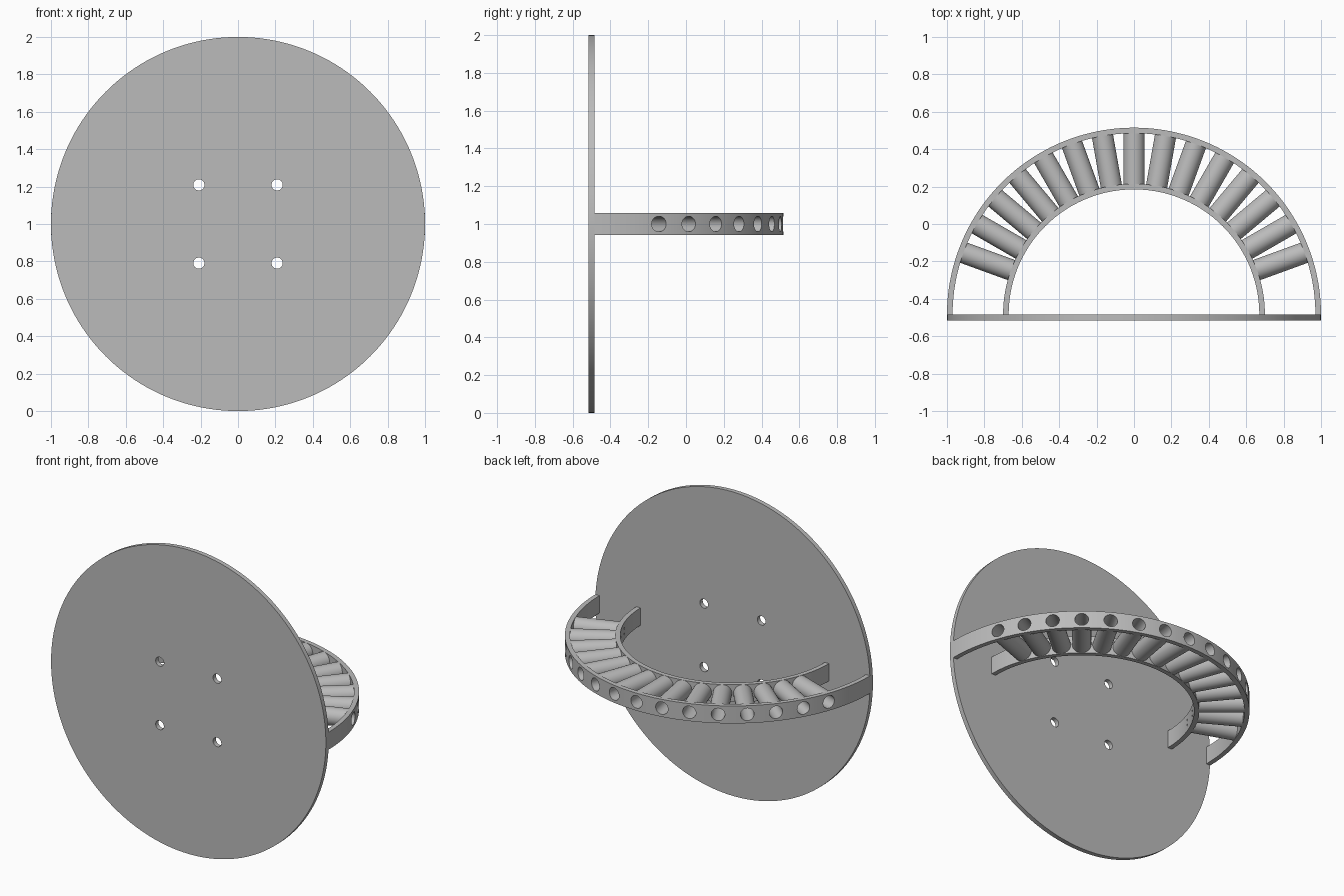
import bpy, bmesh, math
from mathutils import Matrix

if "Cube" in bpy.data.objects:
    bpy.data.objects.remove(bpy.data.objects["Cube"])

CY, CZ, HALF_H = -0.485, 1.0, 0.0575      # arc centre and half height of the rings
ANGLES = [math.radians(a) for a in range(20, 161, 10)]

grey = bpy.data.materials.new("plain_grey")
grey.diffuse_color = (0.5, 0.5, 0.5, 1)
grey.use_nodes = True
grey.node_tree.nodes["Principled BSDF"].inputs["Base Color"].default_value = grey.diffuse_color


def make(name, bm):
    bmesh.ops.recalc_face_normals(bm, faces=bm.faces[:])
    me = bpy.data.meshes.new(name)
    bm.to_mesh(me)
    bm.free()
    me.materials.append(grey)
    ob = bpy.data.objects.new(name, me)
    bpy.context.collection.objects.link(ob)
    return ob


def radial(a):
    # local z axis points outward from the arc centre at angle a
    return (Matrix.Translation((0, CY, CZ)) @ Matrix.Rotation(a, 4, 'Z')
            @ Matrix.Rotation(math.pi / 2, 4, 'Y'))


def cylinder(bm, r, depth, mat, seg=32):
    bmesh.ops.create_cone(bm, cap_ends=True, segments=seg, radius1=r, radius2=r,
                          depth=depth, matrix=mat)


def cut(ob, bm):
    # subtract the cutter and keep the result as plain mesh
    cutter = make(ob.name + "_cutter", bm)
    mod = ob.modifiers.new("holes", 'BOOLEAN')
    mod.operation, mod.solver, mod.object = 'DIFFERENCE', 'EXACT', cutter
    dg = bpy.context.evaluated_depsgraph_get()
    me = bpy.data.meshes.new_from_object(ob.evaluated_get(dg))
    ob.modifiers.clear()
    ob.data = me
    bpy.data.objects.remove(cutter)


def smooth(ob):
    ob.data.shade_smooth()
    ob.data.set_sharp_from_angle(angle=math.radians(30))


def half_ring(name, r_in, r_out, n=96):
    bm = bmesh.new()
    rows = []
    for i in range(n + 1):
        a = math.pi * i / n
        rows.append([bm.verts.new((r * math.cos(a), CY + r * math.sin(a), CZ + z))
                     for r, z in ((r_in, -HALF_H), (r_out, -HALF_H),
                                  (r_out, HALF_H), (r_in, HALF_H))])
    for p, q in zip(rows, rows[1:]):
        for k in range(4):
            bm.faces.new((p[k], p[(k + 1) % 4], q[(k + 1) % 4], q[k]))
    bm.faces.new(rows[0])
    bm.faces.new(rows[-1])
    return make(name, bm)


# round back plate with four screw holes
bm = bmesh.new()
turn = Matrix.Rotation(math.pi / 2, 4, 'X')
cylinder(bm, 1.0, 0.03, Matrix.Translation((0, -0.5, CZ)) @ turn, 160)
plate = make("round_plate", bm)
bm = bmesh.new()
for sx in (-1, 1):
    for sz in (-1, 1):
        cylinder(bm, 0.03, 0.2, Matrix.Translation((sx * 0.209, -0.5, CZ + sz * 0.209)) @ turn)
cut(plate, bm)
smooth(plate)

# outer half ring with a round opening for every tube
outer = half_ring("outer_half_ring", 0.97, 1.0)
bm = bmesh.new()
for a in ANGLES:
    cylinder(bm, 0.041, 0.2, radial(a) @ Matrix.Translation((0, 0, 0.985)))
cut(outer, bm)
smooth(outer)

# inner half ring with a pair of pin holes behind every tube
inner = half_ring("inner_half_ring", 0.67, 0.70)
bm = bmesh.new()
for a in ANGLES:
    for s in (-1, 1):
        cylinder(bm, 0.007, 0.1, radial(a) @ Matrix.Translation((s * 0.018, 0, 0.685)), 12)
cut(inner, bm)
smooth(inner)

# hollow tubes running between the rings
for i, a in enumerate(ANGLES):
    bm = bmesh.new()
    m = radial(a)
    n = 32
    loops = []
    for r, z in ((0.057, 0.69), (0.057, 0.970), (0.041, 0.970), (0.041, 0.69)):
        loops.append(bmesh.ops.create_circle(
            bm, segments=n, radius=r, matrix=m @ Matrix.Translation((0, 0, z)))["verts"])
    for k in range(4):
        p, q = loops[k], loops[(k + 1) % 4]
        for j in range(n):
            bm.faces.new((p[j], p[(j + 1) % n], q[(j + 1) % n], q[j]))
    smooth(make("tube_%02d" % (i + 1), bm))
